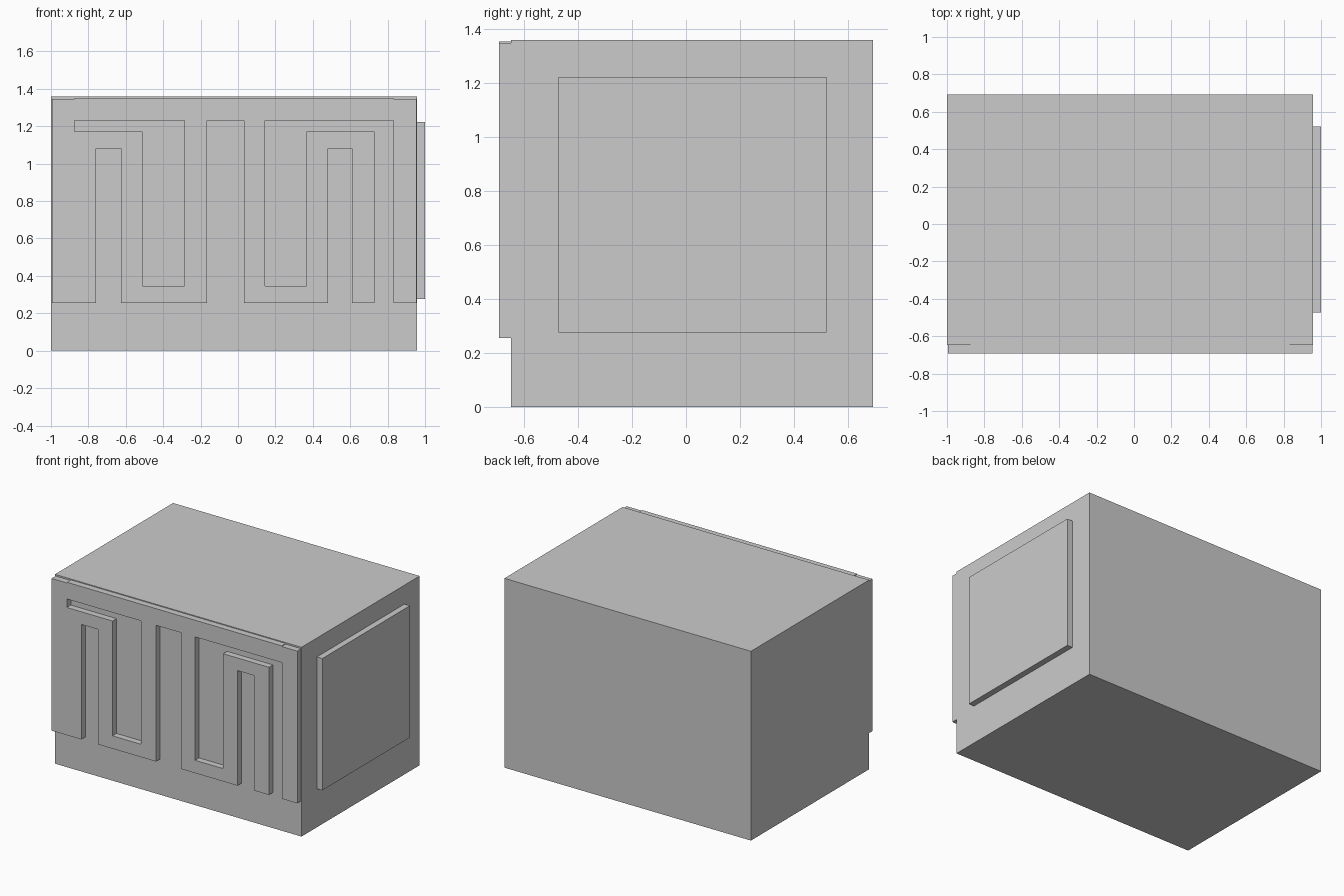
import bpy
import bmesh

if "Cube" in bpy.data.objects:
    bpy.data.objects.remove(bpy.data.objects["Cube"])


def finish(name, bm):
    bmesh.ops.recalc_face_normals(bm, faces=bm.faces)
    mesh = bpy.data.meshes.new(name)
    bm.to_mesh(mesh)
    bm.free()
    obj = bpy.data.objects.new(name, mesh)
    bpy.context.collection.objects.link(obj)
    return obj


def prism(name, outline, y0, y1):
    """Extrude an (x, z) outline from y0 to y1."""
    bm = bmesh.new()
    face = bm.faces.new([bm.verts.new((x, y0, z)) for x, z in outline])
    ext = bmesh.ops.extrude_face_region(bm, geom=[face])
    verts = [g for g in ext["geom"] if isinstance(g, bmesh.types.BMVert)]
    bmesh.ops.translate(bm, verts=verts, vec=(0, y1 - y0, 0))
    return finish(name, bm)


def box(name, x0, x1, y0, y1, z0, z1):
    return prism(name, [(x0, z0), (x1, z0), (x1, z1), (x0, z1)], y0, y1)


FRONT, WALL, BACK = -0.692, -0.647, 0.692
LOW = 0.255  # bottom of the raised front relief

# Main block and raised side panel
box("body", -1.0, 0.957, WALL, BACK, 0.0, 1.358)
box("side_panel", 0.957, 1.0, -0.472, 0.52, 0.276, 1.222)

# Upright strips at both ends of the front
box("left_front_post", -0.995, -0.874, FRONT, WALL, LOW, 1.347)
box("right_front_post", 0.832, 0.955, FRONT, WALL, LOW, 1.347)

# Top rail with the two winding bands hanging from it
left_band = [
    (-0.874, 1.232), (-0.286, 1.232), (-0.286, 0.347), (-0.511, 0.347),
    (-0.511, 1.171), (-0.874, 1.171), (-0.874, LOW), (-0.759, LOW),
    (-0.759, 1.08), (-0.626, 1.08), (-0.626, LOW), (-0.166, LOW),
    (-0.166, 1.232),
]
right_band = [
    (0.032, 1.232), (0.032, LOW), (0.481, LOW), (0.481, 1.08),
    (0.61, 1.08), (0.61, LOW), (0.73, LOW), (0.73, 1.171),
    (0.366, 1.171), (0.366, 0.347), (0.144, 0.347), (0.144, 1.232),
    (0.832, 1.232),
]
prism("front_relief",
      [(-0.874, 1.352)] + left_band + right_band + [(0.832, 1.352)],
      FRONT, WALL)
